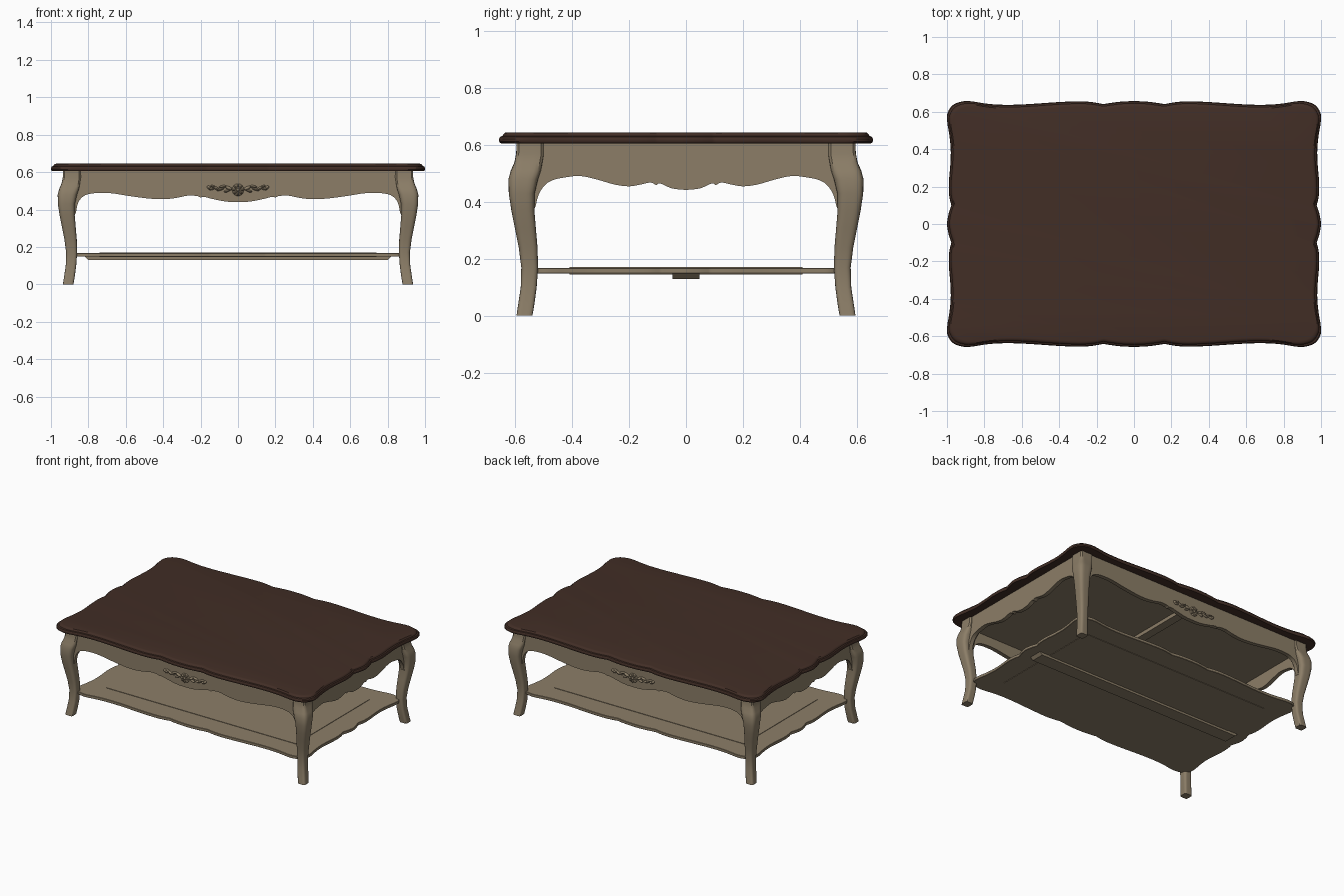
import bpy, bmesh, math
from mathutils import Vector, Matrix

if "Cube" in bpy.data.objects:
    bpy.data.objects.remove(bpy.data.objects["Cube"])


def material(name, rgb):
    m = bpy.data.materials.new(name)
    m.diffuse_color = (*rgb, 1)
    m.use_nodes = True
    m.node_tree.nodes["Principled BSDF"].inputs["Base Color"].default_value = m.diffuse_color
    return m


BROWN = material("dark walnut", (0.054, 0.027, 0.019))
BEIGE = material("taupe paint", (0.262, 0.208, 0.137))


def finish(bm, name, mat, angle=35):
    bmesh.ops.recalc_face_normals(bm, faces=bm.faces[:])
    me = bpy.data.meshes.new(name)
    bm.to_mesh(me)
    bm.free()
    me.materials.append(mat)
    ob = bpy.data.objects.new(name, me)
    bpy.context.collection.objects.link(ob)
    bpy.ops.object.select_all(action='DESELECT')
    ob.select_set(True)
    bpy.context.view_layer.objects.active = ob
    bpy.ops.object.shade_smooth_by_angle(angle=math.radians(angle))
    return ob


def spline(pts, n=5):
    """Catmull-Rom curve through 2D points."""
    p = [Vector(q) for q in pts]
    p = [p[0] * 2 - p[1]] + p + [p[-1] * 2 - p[-2]]
    out = []
    for i in range(1, len(p) - 2):
        a, b, c, d = p[i - 1:i + 3]
        for k in range(n):
            t = k / n
            out.append(0.5 * (2 * b + (c - a) * t + (2 * a - 5 * b + 4 * c - d) * t * t
                              + (3 * b - a - 3 * c + d) * t ** 3))
    return out + [p[-2]]


def joined(*parts):
    """Join splines that meet in a sharp cusp."""
    out = []
    for s in parts:
        out += spline(s)[1 if out else 0:]
    return out


def loft(bm, rings):
    """Skin closed rings of equal length and cap both ends."""
    vs = [[bm.verts.new(c) for c in r] for r in rings]
    n = len(vs[0])
    for a, b in zip(vs, vs[1:]):
        for i in range(n):
            bm.faces.new((a[i], a[(i + 1) % n], b[(i + 1) % n], b[i]))
    bm.faces.new(vs[0])
    bm.faces.new(vs[-1])


def box(name, x, y, z0, z1, mat, chamfer=0.0):
    bm = bmesh.new()
    loft(bm, [[(sx * (x - c), sy * y, z) for sx, sy in ((-1, -1), (1, -1), (1, 1), (-1, 1))]
              for z, c in ((z0, chamfer), (z1, 0))])
    return finish(bm, name, mat)


# Scalloped outline shared by the top and the shelf (one quarter, then mirrored)
quarter = joined(
    [(0, .657), (.06, .655), (.12, .648), (.165, .641)],
    [(.165, .641), (.22, .651), (.29, .656), (.4, .652), (.6, .639), (.72, .638), (.8, .645),
     (.87, .656), (.92, .655), (.97, .635), (.998, .59), (.998, .54), (.988, .48), (.98, .40),
     (.982, .32), (.99, .22), (.988, .15), (.977, .1)],
    [(.977, .1), (.99, .06), (.998, .02), (1, 0)])
half = quarter + [Vector((p.x, -p.y)) for p in reversed(quarter[:-1])]
outline = half + [Vector((-p.x, p.y)) for p in reversed(half[1:-1])]


def slab(name, mat, sx, sy, steps):
    """Stack of outline loops; steps are (inset, height)."""
    bm = bmesh.new()
    loft(bm, [[(p.x * (sx - d), p.y * (sy - d / .655), z) for p in outline] for d, z in steps])
    return finish(bm, name, mat)


# Table top with moulded edge
slab("table_top", BROWN, 1, 1,
     [(.016, .605), (.004, .607), (0, .613), (0, .622), (.004, .629), (.012, .632),
      (.015, .638), (.02, .643), (.03, .645)])

# Lower shelf with panels and centre rail
slab("lower_shelf", BEIGE, .90, .86, [(.002, .148), (0, .150), (0, .166), (.002, .168)])
box("shelf_panel", .74, .41, .145, .171, BEIGE)
box("shelf_rail", .82, .047, .130, .149, BEIGE, .02)

# Board and cross beam under the top
box("under_board", .905, .565, .555, .606, BEIGE)
box("cross_beam", .03, .565, .530, .556, BEIGE)

# Cabriole legs: height, inner edge, outer edge (across y), squareness
stations = [(0, .540, .596, 6), (.04, .533, .590, 5), (.10, .525, .581, 5), (.17, .520, .579, 4),
            (.24, .522, .588, 4), (.31, .528, .602, 4), (.37, .533, .614, 4), (.43, .532, .623, 4),
            (.48, .520, .624, 4), (.51, .510, .616, 5), (.54, .504, .603, 7), (.57, .500, .597, 12),
            (.606, .500, .596, 12)]


def leg(name, mx, my):
    bm = bmesh.new()
    rings = []
    for i, (z, a, b, e) in enumerate(stations):
        ring = []
        for k in range(32):
            t = math.tau * (k + .5) / 32
            c, s = math.cos(t), math.sin(t)
            r = (abs(c) ** e + abs(s) ** e) ** (-1 / e) * (b - a) / 2
            m = (a + b) / 2
            ring.append((mx * (m + .34 + r * c), my * (m + r * s), z))
        rings.append(ring)
    loft(bm, rings)
    return finish(bm, name, BEIGE)


for mx, sx in ((-1, "left"), (1, "right")):
    for my, sy in ((-1, "front"), (1, "back")):
        leg(f"{sy}_{sx}_leg", mx, my)

# Shaped aprons: half of the lower edge from the centre outwards
long_edge = joined(
    [(0, .440), (.06, .442), (.13, .455), (.18, .467), (.2, .464)],
    [(.2, .464), (.22, .472), (.27, .474), (.33, .462), (.4, .455), (.48, .459), (.58, .472),
     (.67, .486), (.74, .489), (.8, .482), (.835, .464), (.857, .43), (.868, .38), (.885, .36)])
short_edge = joined(
    [(0, .442), (.05, .448), (.09, .465), (.105, .459)],
    [(.105, .459), (.125, .468), (.16, .461), (.2, .455), (.25, .461), (.31, .478), (.37, .491),
     (.42, .487), (.47, .476), (.5, .455), (.52, .42), (.531, .38), (.55, .36)])


def apron(name, edge, dist, turn):
    w = edge[-1].x
    pts = [(-p.x, p.y) for p in reversed(edge[1:])] + [tuple(p) for p in edge]
    pts += [(w, .606), (-w, .606)]
    bm = bmesh.new()
    loft(bm, [[(u, -d, z) for u, z in pts] for d in (dist, dist - .028)])
    bm.transform(Matrix.Rotation(math.radians(turn), 4, 'Z'))
    return finish(bm, name, BEIGE)


apron("front_apron", long_edge, .588, 0)
apron("back_apron", long_edge, .588, 180)
apron("right_apron", short_edge, .925, 90)
apron("left_apron", short_edge, .925, 270)


# Carved rosette with leafy scrolls on the front and back aprons
def carving(name, turn):
    bm = bmesh.new()

    def blob(x, z, rx, rz, depth, tilt=0):
        m = (Matrix.Translation((x, -.587, z)) @ Matrix.Rotation(math.radians(-tilt), 4, 'Y')
             @ Matrix.Diagonal((rx, depth, rz, 1)))
        bmesh.ops.create_uvsphere(bm, u_segments=12, v_segments=8, radius=1, matrix=m)

    blob(0, .505, .033, .033, .010)
    blob(0, .505, .010, .010, .019)
    for k in range(8):
        t = math.tau * k / 8
        blob(.021 * math.cos(t), .505 + .021 * math.sin(t), .012, .006, .016, math.degrees(t))
    # leaves: x, z, length, height, tilt
    for x, z, rx, rz, tilt in ((.05, .515, .022, .009, 25), (.058, .500, .018, .007, -20),
                               (.082, .522, .020, .008, -10), (.095, .508, .022, .007, -15),
                               (.118, .514, .018, .008, 30), (.135, .524, .014, .006, 10),
                               (.142, .511, .016, .008, -10), (.156, .518, .011, .009, 40)):
        for s in (-1, 1):
            blob(s * x, z, rx, rz, .014, s * tilt)
    bm.transform(Matrix.Rotation(math.radians(turn), 4, 'Z'))
    return finish(bm, name, BEIGE)


carving("front_carving", 0)
carving("back_carving", 180)
